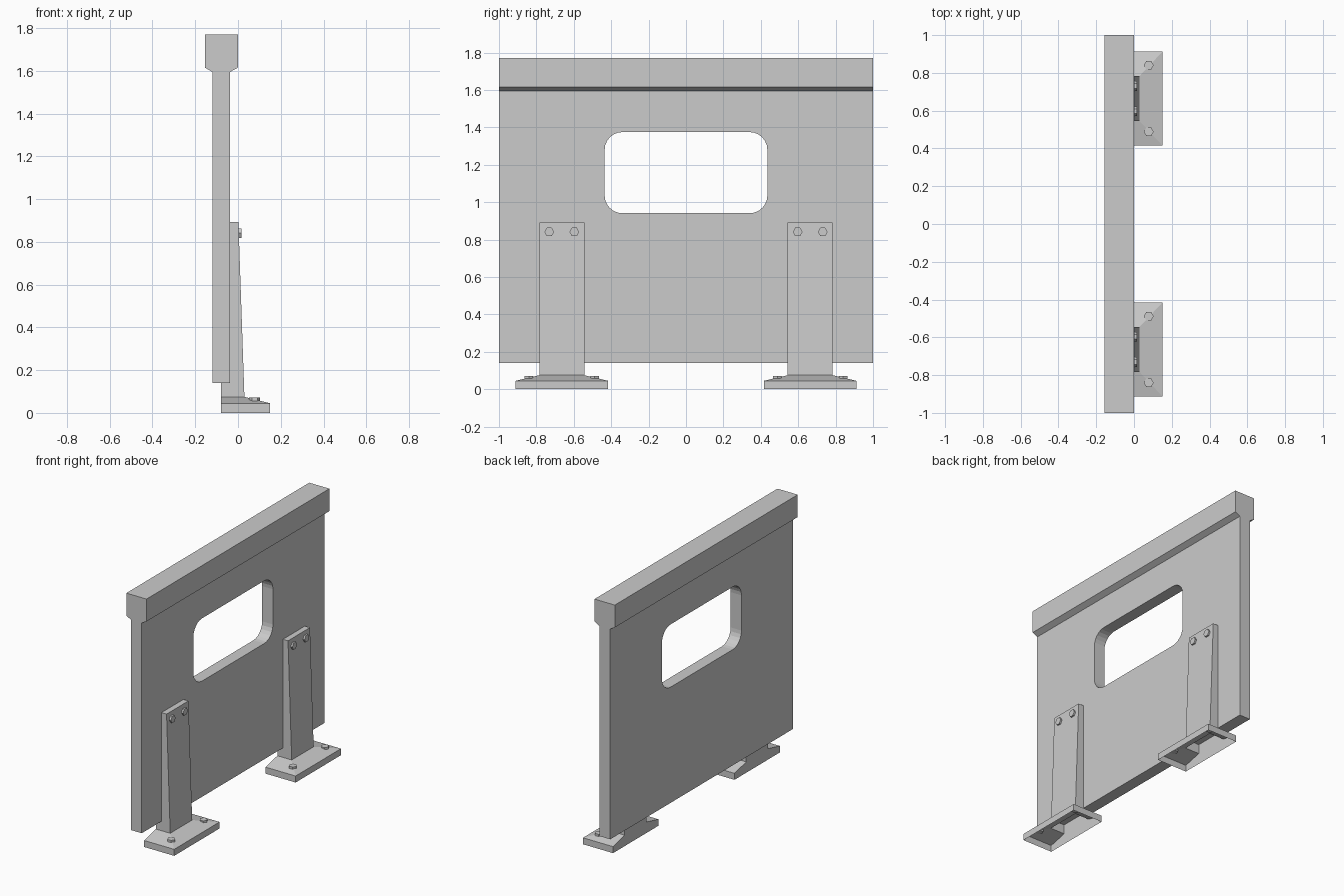
import bpy, bmesh
from math import pi, cos, sin

if "Cube" in bpy.data.objects:
    bpy.data.objects.remove(bpy.data.objects["Cube"])


def make_object(name, bm):
    bmesh.ops.recalc_face_normals(bm, faces=bm.faces)
    me = bpy.data.meshes.new(name)
    bm.to_mesh(me)
    bm.free()
    ob = bpy.data.objects.new(name, me)
    bpy.context.collection.objects.link(ob)
    return ob


def loft(name, rings, cap_start=False, cap_end=False):
    bm = bmesh.new()
    loops = [[bm.verts.new(p) for p in r] for r in rings]
    for a, b in zip(loops, loops[1:]):
        n = len(a)
        for i in range(n):
            j = (i + 1) % n
            bm.faces.new((a[i], a[j], b[j], b[i]))
    if cap_start:
        bm.faces.new(loops[0])
    if cap_end:
        bm.faces.new(loops[-1])
    return make_object(name, bm)


def rect(x0, x1, y0, y1, z):
    return [(x0, y0, z), (x1, y0, z), (x1, y1, z), (x0, y1, z)]


def hexagon(r=0.026):
    return [(r * cos(i * pi / 3), r * sin(i * pi / 3)) for i in range(6)]


# Barrier panel with thick top rail, one extruded profile
profile = [(-0.12, 0.14), (-0.037, 0.14), (-0.037, 1.595), (0, 1.615),
           (0, 1.77), (-0.155, 1.77), (-0.155, 1.615), (-0.12, 1.595)]
panel = loft("panel", [[(x, y, z) for x, z in profile] for y in (-1, 1)], True, True)

# Rounded window opening
outline = []
w, h, r, zc, steps = 0.435, 0.217, 0.095, 1.158, 6
for k, (sy, sz) in enumerate([(1, 1), (-1, 1), (-1, -1), (1, -1)]):
    for i in range(steps + 1):
        a = (k + i / steps) * pi / 2
        outline.append((sy * (w - r) + r * cos(a), zc + sz * (h - r) + r * sin(a)))
cutter = loft("window_cutter", [[(x, y, z) for y, z in outline] for x in (-0.3, 0.2)],
              True, True)
cutter.hide_render = True
mod = panel.modifiers.new("window", 'BOOLEAN')
mod.operation = 'DIFFERENCE'
mod.solver = 'EXACT'
mod.object = cutter
bpy.context.view_layer.objects.active = panel
panel.select_set(True)
bpy.ops.object.modifier_apply(modifier="window")
bpy.data.objects.remove(cutter)

# Two feet: hollow base plate, tapered post, hex bolts
for side, c in (("left", -0.664), ("right", 0.664)):
    p0, p1 = c - 0.12, c + 0.12
    b0, b1 = c - 0.248, c + 0.248
    loft(side + "_base", [rect(-0.08, 0.15, b0, b1, 0),
                          rect(-0.08, 0.15, b0, b1, 0.045),
                          rect(-0.08, 0.03, p0, p1, 0.075)])
    loft(side + "_post", [rect(-0.08, 0.03, p0, p1, 0.075),
                          rect(-0.08, 0.002, p0, p1, 0.892)], cap_end=True)
    for n, s in enumerate((-1, 1)):
        loft(f"{side}_base_bolt_{n}",
             [[(0.078 + u, c + s * 0.176 + v, z) for u, v in hexagon()]
              for z in (0.053, 0.072)], True, True)
        loft(f"{side}_post_bolt_{n}",
             [[(x, c + s * 0.067 + u, 0.841 + v) for u, v in hexagon()]
              for x in (-0.005, 0.016)], True, True)
